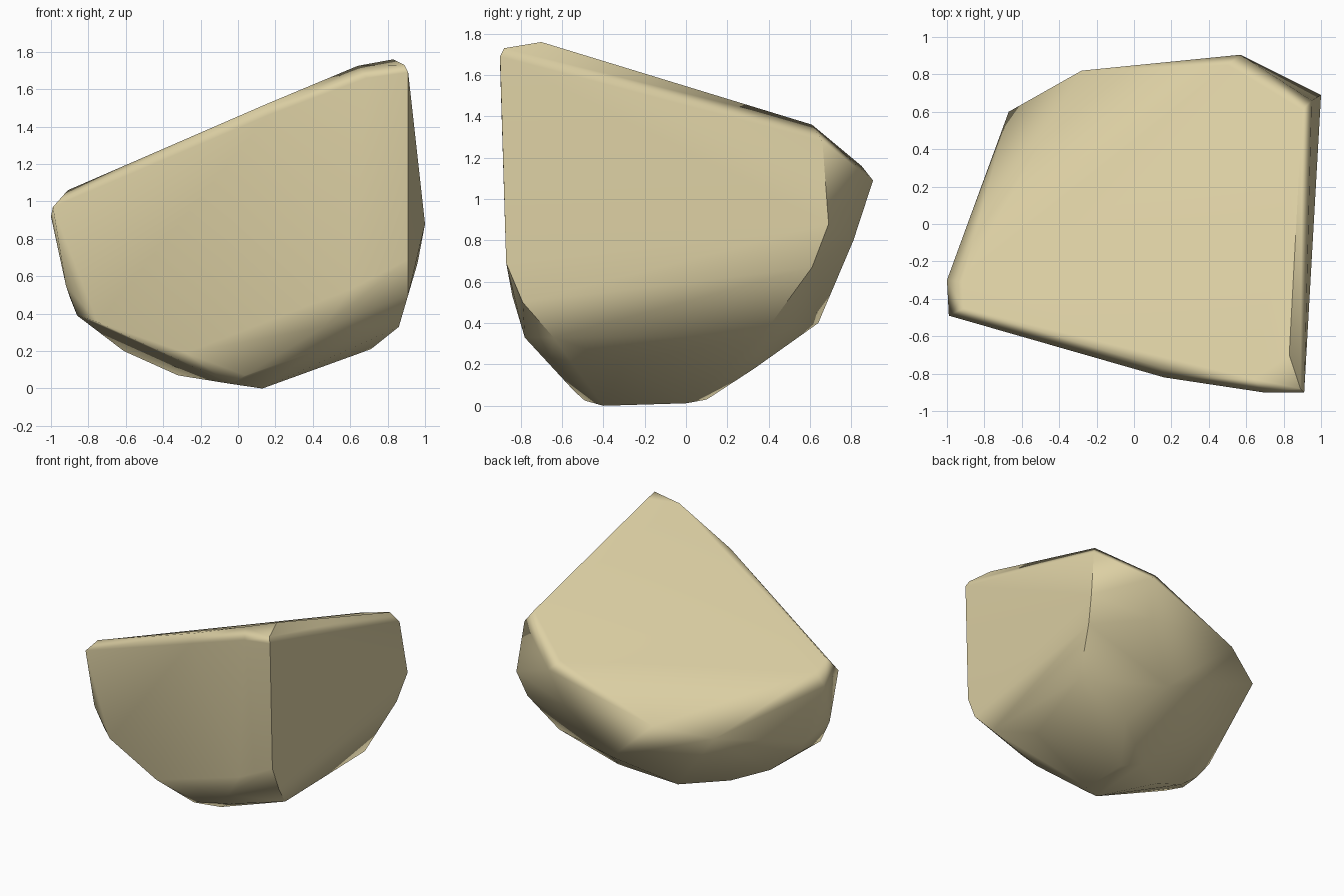
import bpy, bmesh, math

# Stone colour
stone = bpy.data.materials.new("sandy stone")
stone.diffuse_color = (0.72, 0.63, 0.37, 1)

# Corner points of the boulder, grouped by region; the hull wraps them
top_rim = [
    (0.83, -0.70, 1.76), (0.89, -0.88, 1.73), (0.64, -0.83, 1.725), (0.15, -0.77, 1.52),
    (-0.91, -0.45, 1.06), (-0.92, -0.31, 1.01), (0.90, 0.61, 1.36),
]
middle_ring = [
    (0.91, -0.90, 1.69), (0.69, -0.90, 1.66), (0.16, -0.82, 1.46), (-0.99, -0.49, 0.97),
    (-1.0, -0.30, 0.92), (-0.67, 0.60, 0.76), (-0.28, 0.82, 0.84), (0.50, 0.85, 1.16),
    (0.57, 0.905, 1.09), (0.95, 0.66, 1.28), (1.0, 0.69, 0.88),
]
lower_ring = [
    (0.91, -0.87, 0.69), (0.91, -0.79, 0.50), (0.60, -0.84, 0.53), (0.46, -0.78, 0.33),
    (0.86, -0.64, 0.33), (0.85, 0.37, 0.34), (0.96, 0.61, 0.67), (0.50, 0.81, 0.80),
    (0.20, 0.64, 0.40), (-0.92, -0.48, 0.55), (-0.86, -0.45, 0.39), (-0.90, -0.19, 0.49),
    (-0.82, -0.24, 0.37), (-0.75, -0.53, 0.355),
]
underside = [
    (0.71, -0.30, 0.21), (0.41, -0.66, 0.20), (-0.28, -0.62, 0.19), (0.04, -0.54, 0.07),
    (-0.04, -0.49, 0.025), (0.13, -0.40, 0.0), (0.13, 0.0, 0.012), (0.0, 0.10, 0.03),
    (0.36, 0.33, 0.18), (-0.32, -0.10, 0.07), (-0.61, -0.18, 0.20),
]

bm = bmesh.new()
for group in (top_rim, middle_ring, lower_ring, underside):
    for p in group:
        bm.verts.new(p)
bmesh.ops.convex_hull(bm, input=bm.verts)
loose = [v for v in bm.verts if not v.link_faces]
bmesh.ops.delete(bm, geom=loose, context='VERTS')

# Merge nearly flat triangles into broad facets
bmesh.ops.dissolve_limit(bm, angle_limit=math.radians(3), verts=bm.verts, edges=bm.edges)
bmesh.ops.recalc_face_normals(bm, faces=bm.faces)

mesh = bpy.data.meshes.new("boulder")
bm.to_mesh(mesh)
bm.free()
mesh.materials.append(stone)
boulder = bpy.data.objects.new("boulder", mesh)
bpy.context.collection.objects.link(boulder)

# Smooth worn corners, keeping the strongest creases and the broad facets flat
bpy.context.view_layer.objects.active = boulder
boulder.select_set(True)
bpy.ops.object.shade_smooth_by_angle(angle=math.radians(52))
weighted = boulder.modifiers.new("flat facets", 'WEIGHTED_NORMAL')
weighted.keep_sharp = True
